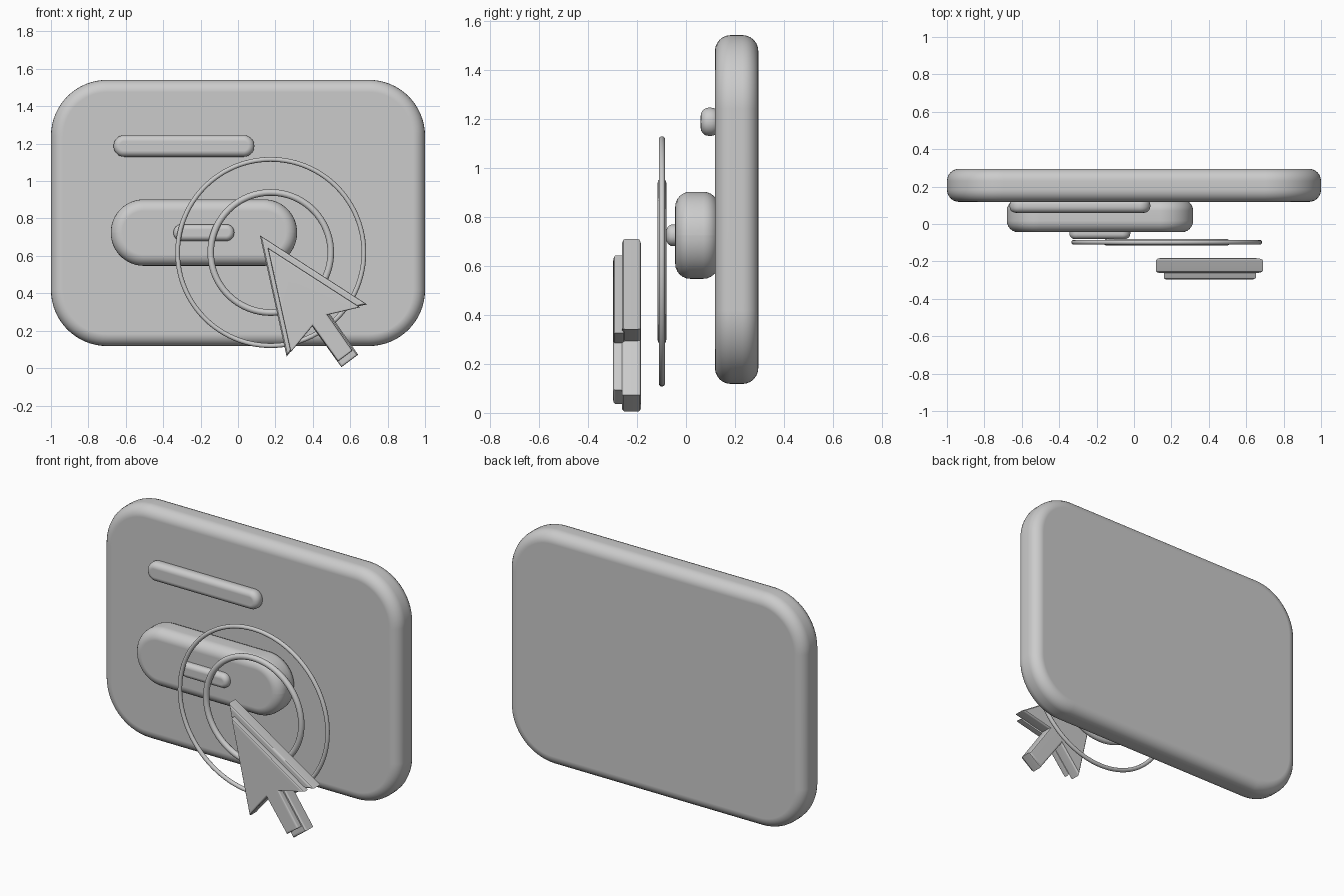
import bpy, bmesh
from math import pi, sin, cos

if "Cube" in bpy.data.objects:
    bpy.data.objects.remove(bpy.data.objects["Cube"])


def slab(name, outline, y_front, y_back, bevel, segments):
    """Extrude an (x, z) outline along y and round both rims."""
    bm = bmesh.new()
    face = bm.faces.new([bm.verts.new((x, y_front, z)) for x, z in outline])
    ext = bmesh.ops.extrude_face_region(bm, geom=[face], use_keep_orig=True)
    moved = [v for v in ext["geom"] if isinstance(v, bmesh.types.BMVert)]
    bmesh.ops.translate(bm, verts=moved, vec=(0, y_back - y_front, 0))
    bmesh.ops.recalc_face_normals(bm, faces=bm.faces[:])
    rims = [e for e in bm.edges if abs(e.verts[0].co.y - e.verts[1].co.y) < 1e-5]
    bmesh.ops.bevel(bm, geom=rims, offset=bevel, segments=segments,
                    profile=0.5, affect='EDGES', clamp_overlap=True)
    mesh = bpy.data.meshes.new(name)
    bm.to_mesh(mesh)
    bm.free()
    obj = bpy.data.objects.new(name, mesh)
    bpy.context.collection.objects.link(obj)
    bpy.context.view_layer.objects.active = obj
    return obj


def rounded_rect(x0, x1, z0, z1, r, n=16):
    """Rounded rectangle outline, counter-clockwise."""
    corners = [(x1 - r, z1 - r), (x0 + r, z1 - r), (x0 + r, z0 + r), (x1 - r, z0 + r)]
    return [(cx + r * cos((k + i / n) * pi / 2), cz + r * sin((k + i / n) * pi / 2))
            for k, (cx, cz) in enumerate(corners) for i in range(n + 1)]


# Window panel, title bar, button and button label
slab("panel", rounded_rect(-1, 1, 0.118, 1.541, 0.30), 0.118, 0.295, 0.065, 6)
slab("title_bar", rounded_rect(-0.665, 0.087, 1.13, 1.245, 0.056), 0.06, 0.135, 0.032, 5)
slab("button", rounded_rect(-0.68, 0.316, 0.547, 0.902, 0.176), -0.044, 0.132, 0.075, 6)
slab("button_label", rounded_rect(-0.345, -0.02, 0.68, 0.769, 0.043), -0.08, 0.0, 0.027, 5)

# Click ripple rings
for name, major, minor in (("outer_ring", 0.498, 0.0125), ("inner_ring", 0.321, 0.0175)):
    bpy.ops.mesh.primitive_torus_add(major_radius=major, minor_radius=minor,
                                     major_segments=96, minor_segments=16,
                                     location=(0.175, -0.098, 0.618),
                                     rotation=(pi / 2, 0, 0))
    bpy.context.object.name = name

# Arrow pointer: full-size back layer, smaller front layer shrunk around the notch
arrow = [(0.117, 0.71), (0.26, 0.062), (0.395, 0.225), (0.553, 0.005),
         (0.642, 0.072), (0.488, 0.294), (0.69, 0.341)]
cx, cz, s = 0.42, 0.228, 0.86
small_arrow = [(cx + (x - cx) * s, cz + (z - cz) * s) for x, z in arrow]
slab("pointer_back", arrow, -0.262, -0.183, 0.014, 3)
slab("pointer_front", small_arrow, -0.297, -0.25, 0.011, 3)

# Smooth shading with crisp edges and flat caps
bpy.ops.object.select_all(action='SELECT')
bpy.ops.object.shade_smooth_by_angle(angle=pi / 6)
for obj in bpy.context.scene.objects:
    if not obj.name.endswith("ring"):
        obj.modifiers.new("flat_caps", 'WEIGHTED_NORMAL').keep_sharp = True
